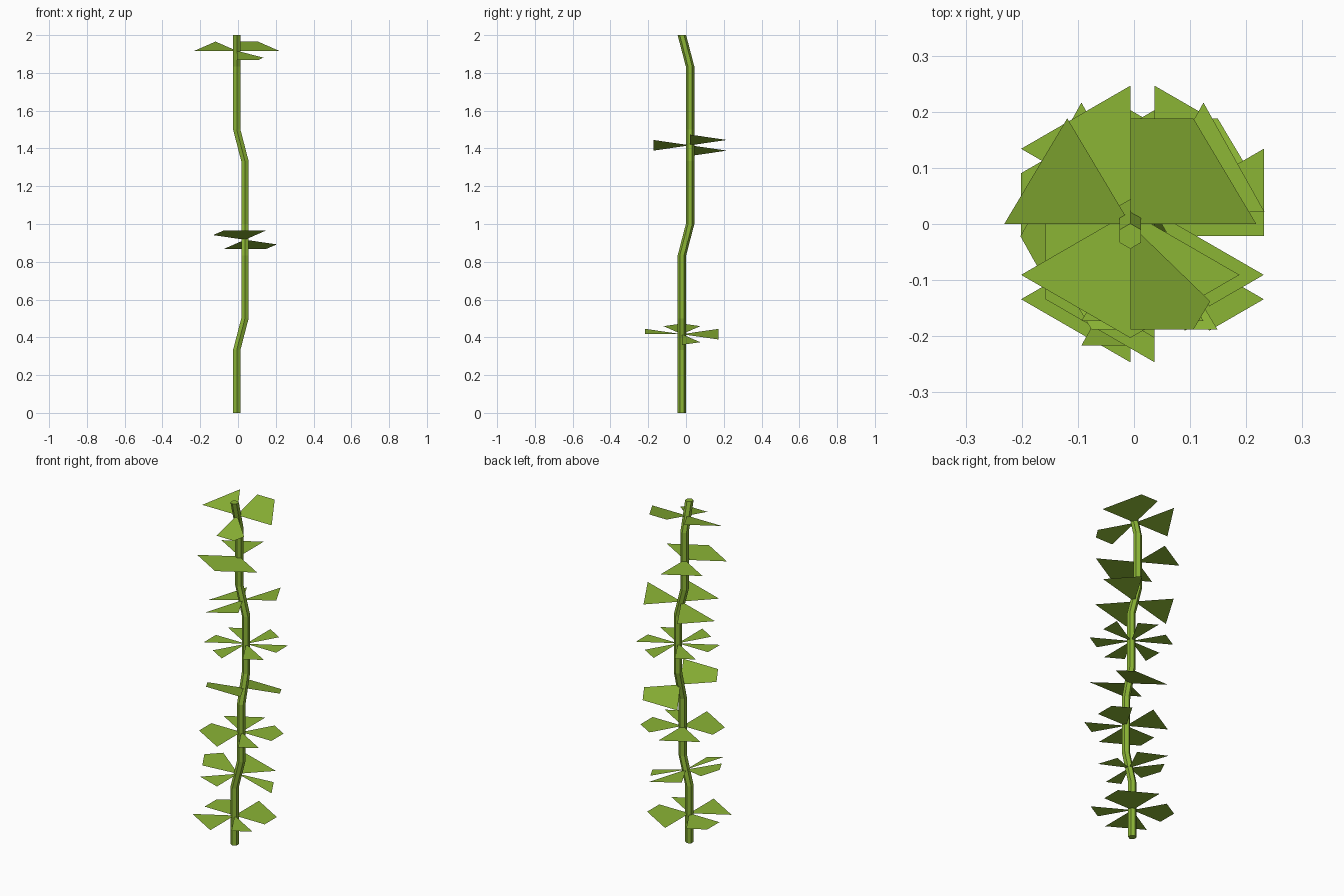
import bpy, math
from mathutils import Vector

if "Cube" in bpy.data.objects:
    bpy.data.objects.remove(bpy.data.objects["Cube"])

R = 0.2247            # leaf whorl hexagon radius
XA, XB, Y = -0.0066, 0.0367, 0.0217


def material(name, rgb):
    m = bpy.data.materials.new(name)
    m.diffuse_color = (*rgb, 1)
    m.use_nodes = True
    m.node_tree.nodes["Principled BSDF"].inputs["Base Color"].default_value = m.diffuse_color
    return m


green = material("plant_green", (0.26, 0.46, 0.036))


def make_object(name, verts, faces):
    me = bpy.data.meshes.new(name)
    me.from_pydata(verts, [], faces)
    me.materials.append(green)
    ob = bpy.data.objects.new(name, me)
    bpy.context.collection.objects.link(ob)
    return ob


# Stem: hexagonal tube through a zigzag path
path = [Vector(p) for p in [
    (XA, -Y, 0), (XA, -Y, 1/3), (XB, -Y, 0.5), (XB, -Y, 5/6), (XB, Y, 1.0),
    (XB, Y, 4/3), (XA, Y, 1.5), (XA, Y, 11/6), (XA, -Y, 2.0)]]
verts, faces = [], []
for p in path:
    for k in range(6):
        a = math.radians(30 + 60 * k)
        verts.append(p + 0.0225 * Vector((math.cos(a), math.sin(a), 0)))
for i in range(len(path) - 1):
    for k in range(6):
        j = (k + 1) % 6
        faces.append((6*i + k, 6*i + j, 6*i + 6 + j, 6*i + 6 + k))
n = len(verts)
faces += [tuple(range(5, -1, -1)), tuple(range(n - 6, n))]
make_object("stem", verts, faces)

# Leaf whorls: angular sectors cut from a hexagon lying across each stem segment
whorls = [
    [(0, 90), (120, 180), (210, 270), (300, 330)],
    [(0, 30), (60, 120), (150, 210), (240, 270)],
    [(0, 60), (90, 150), (180, 270), (300, 330)],
    [(30, 120), (210, 300)],
    [(s, s + 30) for s in range(0, 360, 60)],
    [(0, 60), (120, 180), (240, 300)],
    [(90, 150), (210, 330)],
    [(0, 90), (120, 180), (270, 315)],
]
for i, sectors in enumerate(whorls):
    lo, hi = path[i], path[i + 1]
    d = (hi - lo).normalized()
    centre = (lo + hi) / 2
    centre.z = 1/6 + i * 0.25
    turn = Vector((0, 0, 1)).rotation_difference(d)
    first = 30 if i % 2 == 0 else 0          # hexagon corner angle
    verts, faces = [], []
    for a0, a1 in sectors:
        corners = [c for c in range(first, 361, 60) if a0 < c < a1]
        start = len(verts)
        verts.append(centre)
        for a in [a0, *corners, a1]:
            off = (a - first) % 60 - 30      # angle from the edge's middle
            r = R * math.cos(math.pi / 6) / math.cos(math.radians(off))
            t = math.radians(a)
            verts.append(centre + turn @ Vector((r * math.cos(t), r * math.sin(t), 0)))
        faces.append(tuple(range(start, len(verts))))
    make_object(f"leaf_whorl_{i + 1}", verts, faces)
